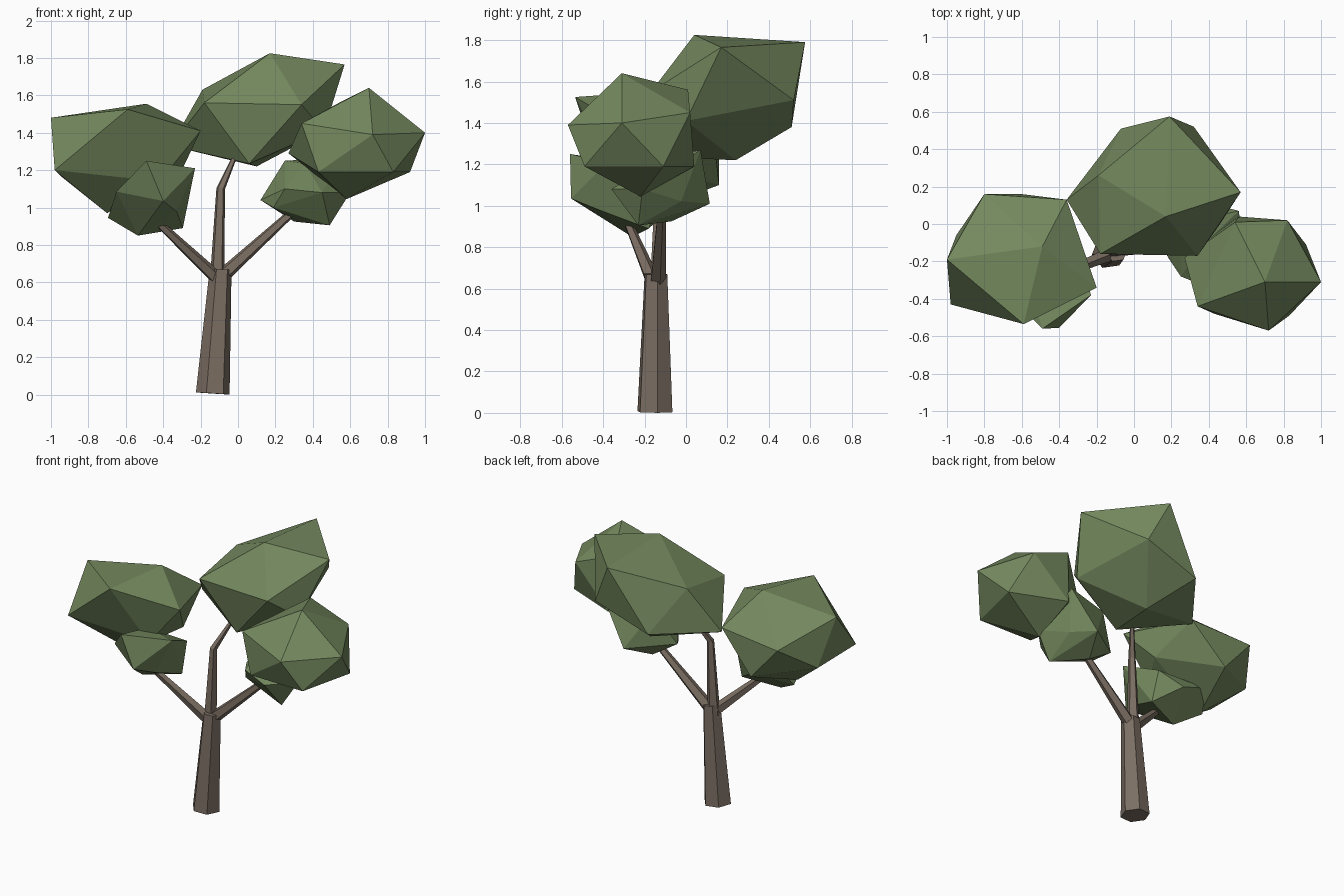
import bpy
import bmesh
from math import cos, sin, tau
from mathutils import Vector

# Remove the default cube only
default_cube = bpy.data.objects.get("Cube")
if default_cube:
    bpy.data.objects.remove(default_cube, do_unlink=True)


def make_material(name, colour):
    material = bpy.data.materials.new(name)
    material.use_nodes = True
    material.diffuse_color = (*colour, 1)
    shader = next(n for n in material.node_tree.nodes if n.type == "BSDF_PRINCIPLED")
    shader.inputs["Base Color"].default_value = (*colour, 1)
    shader.inputs["Roughness"].default_value = 0.9
    return material


bark = make_material("bark brown", (0.2, 0.157, 0.124))
leaf = make_material("leaf green", (0.175, 0.248, 0.112))


def finish(bm, name, material):
    """Turn a bmesh into a flat shaded object."""
    bmesh.ops.recalc_face_normals(bm, faces=bm.faces)
    mesh = bpy.data.meshes.new(name)
    bm.to_mesh(mesh)
    bm.free()
    mesh.materials.append(material)
    obj = bpy.data.objects.new(name, mesh)
    bpy.context.collection.objects.link(obj)


def limb(name, path, radii, sides=5, twist=0.3):
    """Tapered tube with flat sides that follows a path."""
    bm = bmesh.new()
    points = [Vector(p) for p in path]
    rings = []
    for i, (point, radius) in enumerate(zip(points, radii)):
        before = points[max(i - 1, 0)]
        after = points[min(i + 1, len(points) - 1)]
        turn = Vector((0, 0, 1)).rotation_difference(after - before)
        ring = []
        for k in range(sides):
            angle = tau * k / sides + twist
            offset = Vector((cos(angle), sin(angle), 0)) * radius
            ring.append(bm.verts.new(point + turn @ offset))
        rings.append(ring)
    for low, high in zip(rings, rings[1:]):
        for k in range(sides):
            n = (k + 1) % sides
            bm.faces.new((low[k], low[n], high[n], high[k]))
    bm.faces.new(rings[0])
    bm.faces.new(rings[-1])
    finish(bm, name, bark)


def foliage(name, *corners):
    """Icosphere whose vertices are pulled out to the main corners of a leaf clump."""
    corners = [Vector(c) for c in corners]
    low = Vector([min(c[i] for c in corners) for i in range(3)])
    high = Vector([max(c[i] for c in corners) for i in range(3)])
    centre, half = (low + high) / 2, (high - low) / 2
    bm = bmesh.new()
    bmesh.ops.create_icosphere(bm, subdivisions=1, radius=0.8)
    for vert in bm.verts:
        vert.co = centre + vert.co * half
    free = list(bm.verts)
    for corner in corners:
        nearest = min(free, key=lambda v: (v.co - corner).length)
        nearest.co = corner
        free.remove(nearest)
    # Wrap the pulled vertices in a clean faceted skin
    bmesh.ops.delete(bm, geom=bm.edges[:], context="EDGES_FACES")
    hull = bmesh.ops.convex_hull(bm, input=bm.verts[:], use_existing_faces=False)
    inner = [g for g in hull["geom_interior"] if isinstance(g, bmesh.types.BMVert)]
    bmesh.ops.delete(bm, geom=inner, context="VERTS")
    finish(bm, name, leaf)


# Trunk and branches
limb("trunk", [(-0.135, -0.15, 0.006), (-0.093, -0.145, 0.67)], [0.091, 0.059],
     sides=6, twist=0.14)
limb("middle_branch",
     [(-0.112, -0.14, 0.59), (-0.093, -0.13, 1.1), (-0.01, -0.03, 1.29)],
     [0.042, 0.024, 0.012])
limb("right_branch", [(-0.1, -0.15, 0.61), (-0.45, -0.29, 0.94)], [0.039, 0.02])
limb("left_branch", [(-0.1, -0.138, 0.62), (0.34, -0.115, 1.02)], [0.041, 0.02])

# Leaf clumps
foliage("top_foliage",
        (0.17, 0.04, 1.825), (0.57, 0.17, 1.765), (0.19, 0.575, 1.79),
        (-0.36, 0.13, 1.33), (-0.18, -0.16, 1.56), (-0.19, 0.26, 1.63),
        (0.06, -0.1, 1.235), (0.1, 0.24, 1.22), (-0.07, 0.51, 1.38),
        (0.32, 0.52, 1.51), (0.34, -0.17, 1.55), (0.46, 0, 1.41))
foliage("right_foliage",
        (-1, -0.19, 1.48), (-0.98, -0.43, 1.2), (-0.59, -0.535, 1.525),
        (-0.49, -0.12, 1.555), (-0.2, -0.34, 1.41), (-0.36, 0.13, 1.36),
        (-0.8, 0.16, 1.33), (-0.6, 0.16, 1.1), (-0.7, -0.2, 0.97),
        (-0.95, -0.06, 1.17), (-0.3, -0.16, 1.2), (-0.42, -0.36, 1.14))
foliage("left_foliage",
        (0.7, -0.31, 1.64), (0.72, -0.57, 1.39), (1, -0.31, 1.4),
        (0.34, -0.44, 1.45), (0.82, 0.02, 1.45), (0.92, -0.11, 1.19),
        (0.83, -0.49, 1.19), (0.56, 0.04, 1.19), (0.54, 0.01, 1.56),
        (0.43, -0.48, 1.19), (0.58, -0.22, 1.045), (0.27, -0.18, 1.29))
foliage("small_right_foliage",
        (-0.49, -0.56, 1.25), (-0.4, -0.555, 1.035), (-0.535, -0.26, 0.85),
        (-0.23, -0.38, 1.21), (-0.695, -0.17, 0.945), (-0.295, -0.18, 0.89),
        (-0.65, -0.4, 1.085), (-0.3, -0.12, 1.09), (-0.64, -0.08, 1.07),
        (-0.45, -0.06, 1))
foliage("small_left_foliage",
        (0.12, -0.08, 1.04), (0.6, -0.21, 1.08), (0.49, -0.23, 0.905),
        (0.3, -0.07, 0.925), (0.39, 0.115, 1.01), (0.56, 0.07, 1.27),
        (0.25, 0, 1.25), (0.25, -0.28, 1.1), (0.45, -0.36, 1.08),
        (0.19, -0.19, 1))
